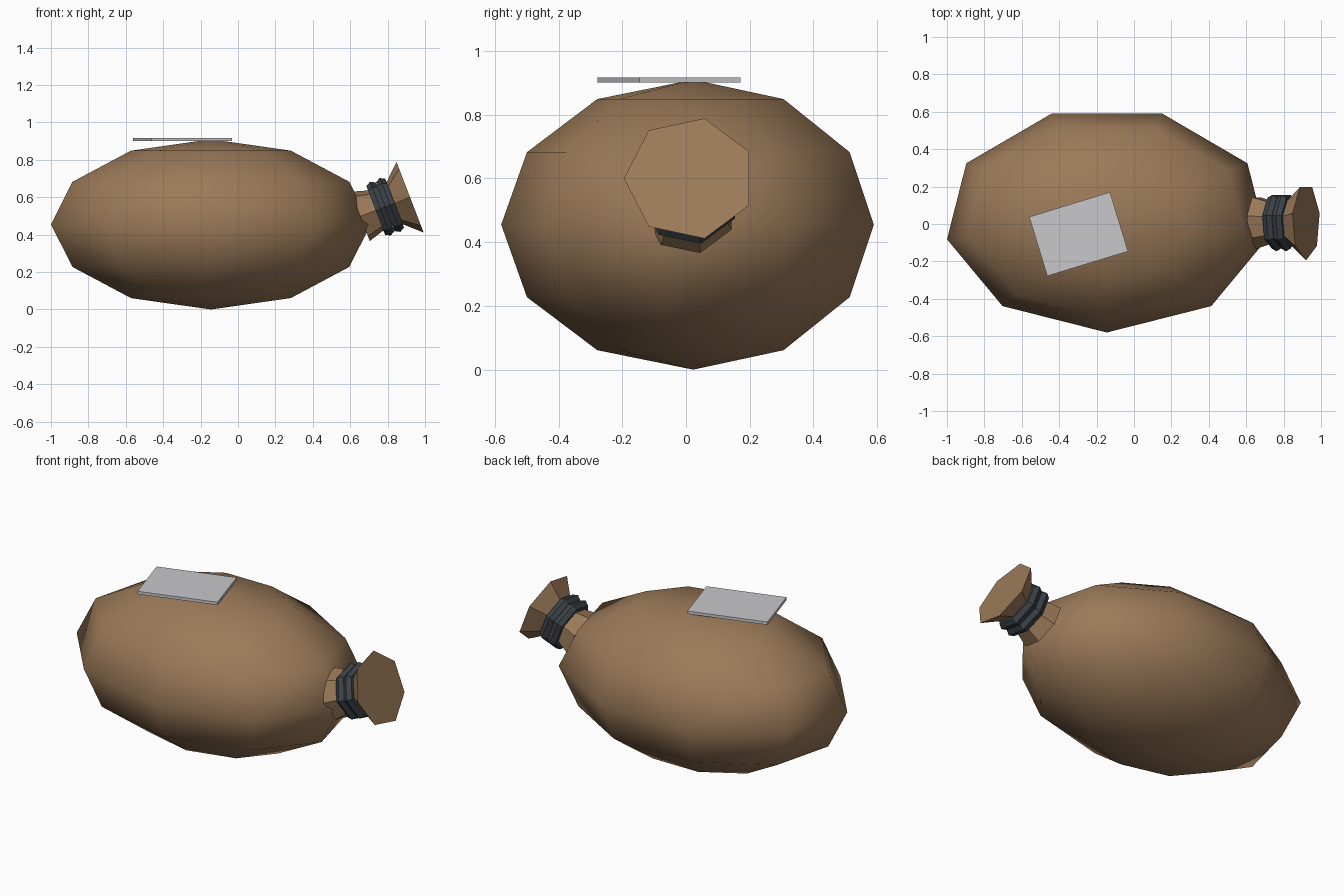
import bpy, bmesh
from math import sin, cos, pi, radians
from mathutils import Matrix, Vector

if "Cube" in bpy.data.objects:
    bpy.data.objects.remove(bpy.data.objects["Cube"])


def material(name, rgb):
    m = bpy.data.materials.new(name)
    m.use_nodes = True
    m.diffuse_color = (*rgb, 1)
    m.node_tree.nodes["Principled BSDF"].inputs["Base Color"].default_value = (*rgb, 1)
    return m


burlap = material("brown burlap", (0.33, 0.195, 0.1))
cord = material("dark cord", (0.045, 0.055, 0.065))
paper = material("pale grey label", (0.58, 0.58, 0.6))


def lathe(name, profile, sides, start, matrix, mat, smooth=False, closed=False):
    """Sweep (radius, height) pairs round z with a low number of sides."""
    bm = bmesh.new()
    rings = [[bm.verts.new((r * cos(start + 2 * pi * i / sides),
                            r * sin(start + 2 * pi * i / sides), h))
              for i in range(sides)] for r, h in profile]
    pairs = list(zip(rings, rings[1:]))
    if closed:
        pairs.append((rings[-1], rings[0]))
    for a, b in pairs:
        for i in range(sides):
            j = (i + 1) % sides
            bm.faces.new((a[i], a[j], b[j], b[i]))
    if not closed:
        for ring, (r, h) in ((rings[0], profile[0]), (rings[-1], profile[-1])):
            if r > 0:
                bm.faces.new(ring)
    bmesh.ops.remove_doubles(bm, verts=bm.verts, dist=1e-5)
    bm.transform(matrix)
    bmesh.ops.recalc_face_normals(bm, faces=bm.faces)
    for f in bm.faces:
        f.smooth = smooth
    me = bpy.data.meshes.new(name)
    bm.to_mesh(me)
    bm.free()
    me.materials.append(mat)
    ob = bpy.data.objects.new(name, me)
    bpy.context.collection.objects.link(ob)
    return ob


# Plump sack: stretched nine-sided sphere
ball = [(sin(k * pi / 6) if 0 < k < 6 else 0, -cos(k * pi / 6)) for k in range(7)]
lathe("sack_body", ball, 9, -pi / 2,
      Matrix.Translation((-0.145, 0.023, 0.455)) @ Matrix.Diagonal((0.868, 0.603, 0.455, 1)),
      burlap, smooth=True)

# Neck frame: local z runs out along the tilted neck, origin at the mouth
tilt = radians(21)
axis = Vector((cos(tilt), 0, sin(tilt)))
up = Vector((-sin(tilt), 0, cos(tilt)))
neck = Matrix((Vector((0, 1, 0)), up, axis)).transposed().to_4x4()
neck.translation = (0.92, 0.012, 0.6)

# Gathered neck flaring out to a flat mouth
lathe("sack_neck", [(0.145, -0.285), (0.12, -0.205), (0.112, -0.14), (0.122, -0.09), (0.207, 0)],
      7, pi, neck, burlap)

# Two turns of cord round the neck
for i, height in enumerate((-0.17, -0.115)):
    section = [(0.128 + 0.03 * cos(k * pi / 3), height + 0.031 * sin(k * pi / 3)) for k in range(6)]
    lathe(f"cord_turn_{i + 1}", section, 7, pi, neck, cord, closed=True)

# Flat label lying on top
bpy.ops.mesh.primitive_cube_add(size=1, location=(-0.296, -0.054, 0.909),
                                rotation=(0, 0, radians(17)))
label = bpy.context.object
label.name = "label"
label.scale = (0.452, 0.331, 0.017)
label.data.materials.append(paper)
